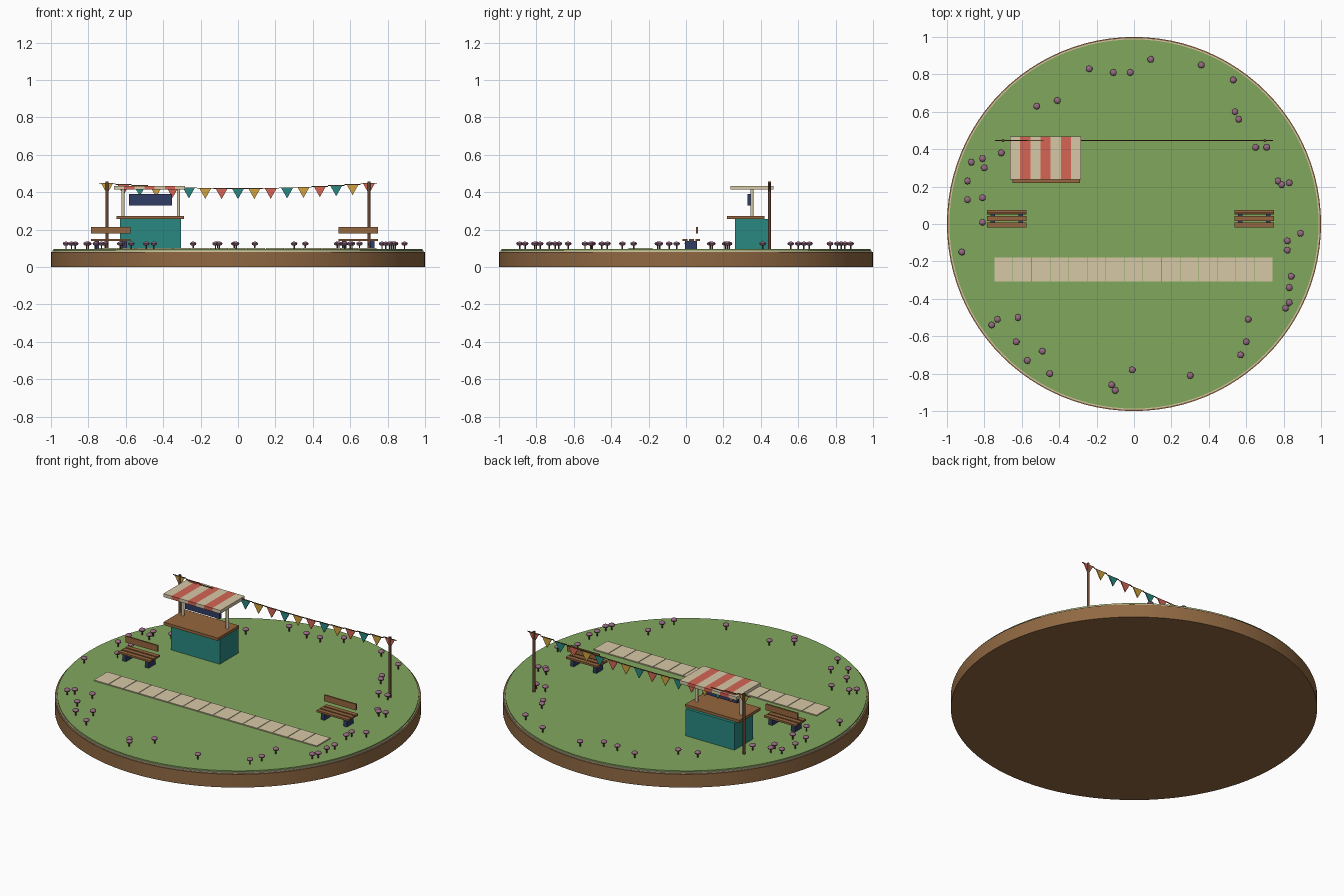
import bpy, bmesh, math
from mathutils import Matrix

if "Cube" in bpy.data.objects:
    bpy.data.objects.remove(bpy.data.objects["Cube"])


def material(name, rgb):
    m = bpy.data.materials.new(name)
    m.diffuse_color = (*rgb, 1)
    m.use_nodes = True
    m.node_tree.nodes["Principled BSDF"].inputs["Base Color"].default_value = m.diffuse_color
    return m


GRASS = material("grass", (0.22, 0.39, 0.11))
EARTH = material("earth", (0.28, 0.14, 0.055))
WOOD = material("wood", (0.30, 0.135, 0.05))
DARK = material("dark_wood", (0.13, 0.06, 0.03))
CREAM = material("cream", (0.68, 0.58, 0.38))
RED = material("red", (0.66, 0.13, 0.09))
TEAL = material("teal", (0.023, 0.25, 0.22))
GOLD = material("gold", (0.62, 0.36, 0.05))
NAVY = material("navy", (0.03, 0.045, 0.13))
MAUVE = material("mauve", (0.30, 0.14, 0.22))


def new_object(name, bm, mat, smooth=False):
    bmesh.ops.recalc_face_normals(bm, faces=bm.faces)
    me = bpy.data.meshes.new(name)
    bm.to_mesh(me)
    bm.free()
    me.materials.append(mat)
    ob = bpy.data.objects.new(name, me)
    bpy.context.collection.objects.link(ob)
    if smooth:
        bpy.ops.object.select_all(action='DESELECT')
        ob.select_set(True)
        bpy.context.view_layer.objects.active = ob
        bpy.ops.object.shade_smooth_by_angle(angle=math.radians(35))
    return ob


def box(name, x, y, z, mat):
    """Box from (min, max) ranges along each axis."""
    bm = bmesh.new()
    size = [r[1] - r[0] for r in (x, y, z)]
    mid = [(r[0] + r[1]) / 2 for r in (x, y, z)]
    bmesh.ops.create_cube(bm, size=1, matrix=Matrix.Translation(mid) @ Matrix.Diagonal((*size, 1)))
    return new_object(name, bm, mat)


def cylinder(name, x, y, z, r, mat, sides=12):
    bm = bmesh.new()
    bmesh.ops.create_cone(bm, cap_ends=True, segments=sides, radius1=r, radius2=r, depth=z[1] - z[0],
                          matrix=Matrix.Translation((x, y, (z[0] + z[1]) / 2)))
    return new_object(name, bm, mat, True)


G = 0.095  # ground level

# Round base
cylinder("earth_base", 0, 0, (0, 0.08), 1.0, EARTH, 96)
cylinder("base_rim", 0, 0, (0.08, 0.087), 0.993, CREAM, 96)
cylinder("grass_top", 0, 0, (0.085, G), 0.987, GRASS, 96)

# Paved path
for i in range(15):
    cx = -0.697 + i * 0.0993
    box("paving_slab", (cx - 0.048, cx + 0.048), (-0.308, -0.18), (G - 0.005, G + 0.006), CREAM)

# Stall
box("stall_counter", (-0.63, -0.305), (0.262, 0.438), (G - 0.003, 0.257), TEAL)
box("stall_countertop", (-0.65, -0.288), (0.22, 0.42), (0.256, 0.273), WOOD)
for px in (-0.615, -0.318):
    cylinder("stall_post", px, 0.353, (0.27, 0.416), 0.009, CREAM)
box("stall_sign", (-0.583, -0.353), (0.33, 0.345), (0.328, 0.391), NAVY)
w = 0.38 / 7
for i in range(7):
    x0 = -0.663 + i * w
    box("awning_stripe", (x0, x0 + w), (0.237, 0.467), (0.414, 0.434), RED if i % 2 else CREAM)


# Benches
def bench(cx):
    x = (cx - 0.106, cx + 0.106)
    for y in (-0.005, 0.029, 0.063):
        box("bench_slat", x, (y - 0.013, y + 0.013), (0.139, 0.15), WOOD)
    box("bench_back", x, (0.053, 0.063), (0.178, 0.215), WOOD)
    for s in (-1, 1):
        lx = cx + s * 0.075
        box("bench_leg", (lx - 0.012, lx + 0.012), (-0.005, 0.06), (G - 0.003, 0.14), NAVY)


bench(-0.68)
bench(0.642)

# Bunting on two poles
BY = 0.446
for s in (-1, 1):
    cylinder("bunting_pole", s * 0.70, BY, (G - 0.003, 0.458), 0.008, DARK)
step = 1.4 / 16
for i in range(17):
    x = -0.7 + i * step
    z = 0.418 + 0.028 * (x / 0.7) ** 2
    box("bunting_string", (x - step / 2, x + step / 2), (BY - 0.002, BY + 0.002), (z, z + 0.004), DARK)
    bm = bmesh.new()
    tri = bm.faces.new([bm.verts.new((x + dx, BY - 0.003, z + dz))
                        for dx, dz in ((-0.031, 0), (0, -0.055), (0.031, 0))])
    ext = bmesh.ops.extrude_face_region(bm, geom=[tri], use_keep_orig=True)
    for v in ext["geom"]:
        if isinstance(v, bmesh.types.BMVert):
            v.co.y += 0.006
    new_object("bunting_flag", bm, (GOLD, RED, TEAL)[i % 3])

# Flowers around the edge
spots = [(-.24, .83), (-.11, .81), (-.02, .81), (.09, .88), (.36, .85), (.53, .77), (.54, .60),
         (.56, .56), (.65, .41), (.71, .41), (.77, .23), (.79, .21), (.83, .22), (.89, -.05),
         (.82, -.09), (.82, -.14), (.84, -.28), (.83, -.34), (.83, -.42), (.81, -.45), (.61, -.51),
         (.60, -.63), (.57, -.70), (.30, -.81), (-.01, -.78), (-.12, -.86), (-.10, -.89),
         (-.45, -.80), (-.49, -.68), (-.57, -.73), (-.63, -.63), (-.62, -.50), (-.73, -.51),
         (-.76, -.54), (-.92, -.15), (-.81, .01), (-.89, .13), (-.81, .14), (-.89, .23),
         (-.87, .33), (-.81, .35), (-.80, .30), (-.71, .38), (-.52, .63), (-.41, .66)]
stem = cylinder("flower_stem", 0, 0, (G - 0.003, 0.118), 0.004, DARK, 6)
bm = bmesh.new()
bmesh.ops.create_uvsphere(bm, u_segments=10, v_segments=6, radius=1,
                          matrix=Matrix.Translation((0, 0, 0.125)) @ Matrix.Diagonal((0.018, 0.018, 0.011, 1)))
head = new_object("flower_head", bm, MAUVE, True)
for i, (x, y) in enumerate(spots):
    for part in (stem, head):
        ob = part
        if i:
            ob = part.copy()
            bpy.context.collection.objects.link(ob)
        ob.location = (x, y, 0)
